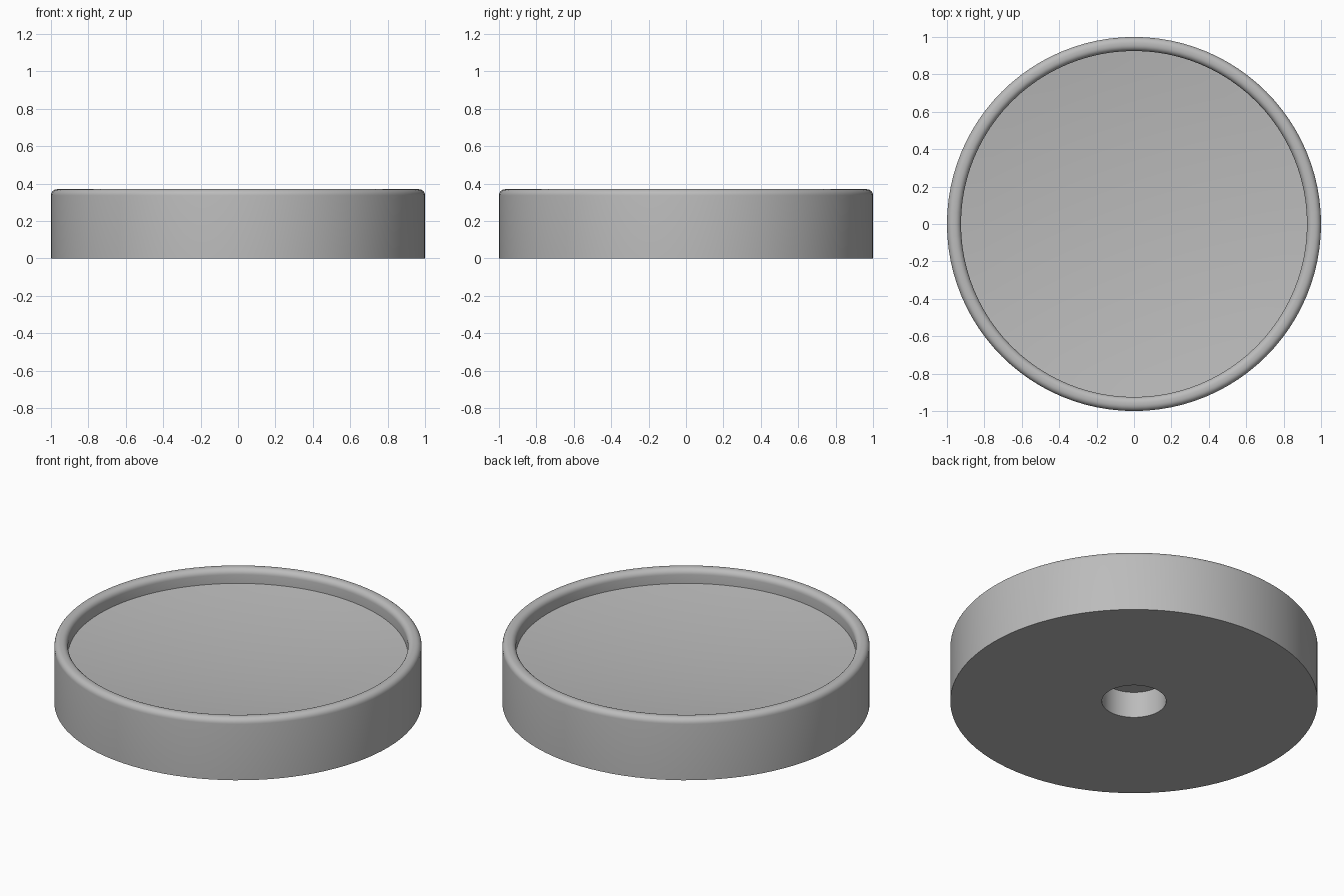
import bpy
import bmesh
import math
from mathutils import Matrix, Vector

cube = bpy.data.objects.get("Cube")
if cube:
    bpy.data.objects.remove(cube, do_unlink=True)

SIDES = 96
HEIGHT = 0.37
RIM_INNER = 0.925
ROUND = 0.033
FLOOR_Z, DISH = 0.285, 0.06
HOLE_R, HOLE_DEPTH = 0.175, 0.157

grey = bpy.data.materials.new("plain_grey")
grey.use_nodes = True
colour = (0.5, 0.5, 0.5, 1)
grey.diffuse_color = colour
grey.node_tree.nodes["Principled BSDF"].inputs["Base Color"].default_value = colour


def arc(cx, cz, start, end, steps=6):
    """Points of a rounded rim corner."""
    angles = [math.radians(start + (end - start) * i / steps) for i in range(steps + 1)]
    return [(cx + ROUND * math.cos(a), cz + ROUND * math.sin(a)) for a in angles]


def lathe(name, profile):
    """Spin an (r, z) profile around the z axis."""
    bm = bmesh.new()
    verts = [bm.verts.new((r, 0, z)) for r, z in profile]
    edges = [bm.edges.new(pair) for pair in zip(verts, verts[1:])]
    bmesh.ops.spin(bm, geom=verts + edges, cent=(0, 0, 0), axis=(0, 0, 1),
                   angle=math.tau, steps=SIDES, use_merge=True)
    bmesh.ops.remove_doubles(bm, verts=bm.verts, dist=0.0001)
    bmesh.ops.recalc_face_normals(bm, faces=bm.faces)
    mesh = bpy.data.meshes.new(name)
    bm.to_mesh(mesh)
    bm.free()
    mesh.materials.append(grey)
    obj = bpy.data.objects.new(name, mesh)
    bpy.context.collection.objects.link(obj)
    bpy.ops.object.select_all(action="DESELECT")
    obj.select_set(True)
    bpy.context.view_layer.objects.active = obj
    bpy.ops.object.shade_smooth_by_angle(angle=math.radians(30))
    return obj


# Blind hole in the underside, flat base and straight outer wall
profile = [(0, HOLE_DEPTH), (HOLE_R, HOLE_DEPTH), (HOLE_R, 0), (1, 0)]
# Rounded rim
profile += arc(1 - ROUND, HEIGHT - ROUND, 0, 90)
profile += arc(RIM_INNER + ROUND, HEIGHT - ROUND, 90, 180)
# Shallow dished floor
RINGS = 10
for i in range(RINGS, -1, -1):
    t = i / RINGS
    profile.append((RIM_INNER * t, FLOOR_Z - DISH * (1 - t * t)))

lathe("round_dish", profile)
